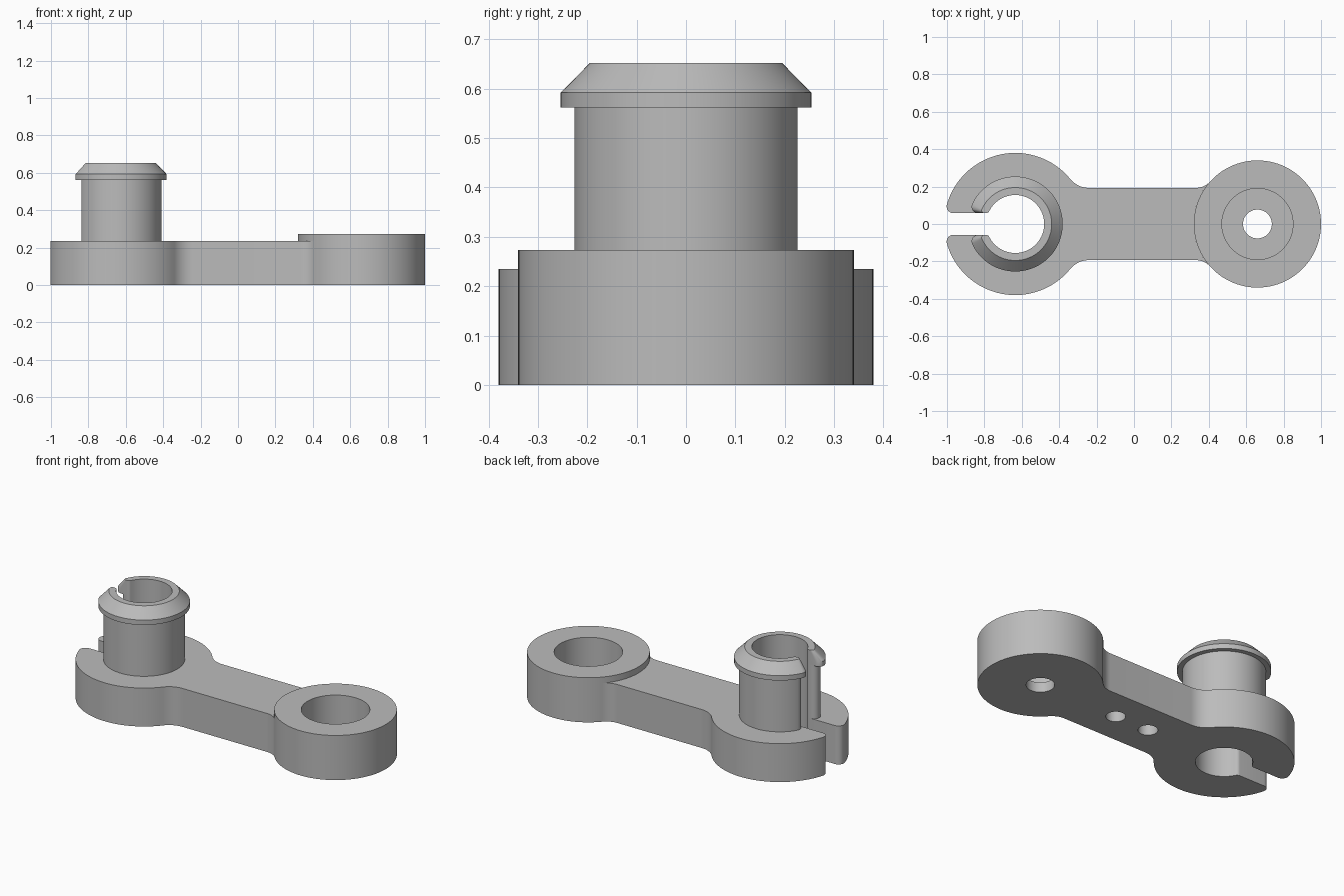
import bpy, bmesh
from math import pi, sin, cos, asin, sqrt, radians

if "Cube" in bpy.data.objects:
    bpy.data.objects.remove(bpy.data.objects["Cube"], do_unlink=True)

gray = bpy.data.materials.new("plain_gray")
gray.use_nodes = True
COLOR = (0.5, 0.5, 0.5, 1)
gray.diffuse_color = COLOR
gray.node_tree.nodes["Principled BSDF"].inputs["Base Color"].default_value = COLOR

# Main dimensions
CLIP_X, BORE, SLOT = -0.635, 0.155, 0.058
RING_X, RING_R = 0.66, 0.34
BASE_R, BASE_H, ARM_Y = 0.38, 0.235, 0.193


def arc(cx, cy, r, a0, a1, n):
    return [(cx + r * cos(a0 + (a1 - a0) * i / n),
             cy + r * sin(a0 + (a1 - a0) * i / n)) for i in range(n + 1)]


def slotted_half(R, f_out, f_in, end=0.0):
    """Upper half of a split ring: bore, rounded slot tip, outer arc."""
    yi, yo = SLOT + f_in, SLOT + f_out
    di, do = BORE + f_in, R - f_out
    bi, bo = asin(yi / di), asin(yo / do)
    pts = arc(CLIP_X, 0, BORE, 0, pi - bi, 36)
    pts += arc(CLIP_X - sqrt(di**2 - yi**2), yi, f_in, -bi, -pi / 2, 8)[1:]
    pts += arc(CLIP_X - sqrt(do**2 - yo**2), yo, f_out, 1.5 * pi, pi - bo, 10)
    return pts + arc(CLIP_X, 0, R, pi - bo, end, 48)[1:]


def mirrored(half):
    return half + [(x, -y) for x, y in reversed(half[1:-1])]


def loft(name, layers, closed=False):
    """Skin a stack of (outline, z) layers; cap it or close it on itself."""
    bm = bmesh.new()
    rows = [[bm.verts.new((x, y, z)) for x, y in pts] for pts, z in layers]
    pairs = list(zip(rows, rows[1:]))
    if closed:
        pairs.append((rows[-1], rows[0]))
    else:
        bm.faces.new(rows[0])
        bm.faces.new(rows[-1])
    for a, b in pairs:
        for i in range(len(a)):
            j = (i + 1) % len(a)
            bm.faces.new((a[i], a[j], b[j], b[i]))
    bmesh.ops.recalc_face_normals(bm, faces=bm.faces)
    mesh = bpy.data.meshes.new(name)
    bm.to_mesh(mesh)
    bm.free()
    obj = bpy.data.objects.new(name, mesh)
    bpy.context.collection.objects.link(obj)
    mesh.materials.append(gray)
    return obj


def activate(obj):
    bpy.ops.object.select_all(action='DESELECT')
    obj.select_set(True)
    bpy.context.view_layer.objects.active = obj


def circle(x, r, n):
    return arc(x, 0, r, 0, 2 * pi, n)[:-1]


# Arm with split base and filleted necks, ending against the socket ring
r1, r2 = 0.13, 0.104
e1 = asin((ARM_Y + r1) / (BASE_R + r1))
e2 = asin((ARM_Y + r2) / (RING_R + r2))
half = slotted_half(BASE_R, 0.036, 0.025, e1)
half += arc(CLIP_X + (BASE_R + r1) * cos(e1), ARM_Y + r1, r1, pi + e1, 1.5 * pi, 12)[1:]
half += arc(RING_X - (RING_R + r2) * cos(e2), ARM_Y + r2, r2, 1.5 * pi, 2 * pi - e2, 12)
half += arc(RING_X, 0, RING_R, pi - e2, pi, 16)[1:]
outline = mirrored(half)
arm = loft("arm_and_split_base", [(outline, 0), (outline, BASE_H)])

# Two blind pilot holes under the arm
for x in (-0.098, 0.129):
    cutter = loft("pilot_hole_cutter", [(circle(x, 0.054, 40), -0.1),
                                        (circle(x, 0.054, 40), 0.12)])
    cutter.hide_render = True
    activate(arm)
    mod = arm.modifiers.new("pilot_hole", 'BOOLEAN')
    mod.operation, mod.solver, mod.object = 'DIFFERENCE', 'EXACT', cutter
    bpy.ops.object.modifier_apply(modifier=mod.name)
    bpy.data.objects.remove(cutter, do_unlink=True)

# Socket ring with a deep counterbore and a small through hole
profile = [(0.077, 0), (RING_R, 0), (RING_R, 0.273),
           (0.19, 0.273), (0.19, 0.06), (0.077, 0.06)]
ring = loft("socket_ring", [(circle(RING_X, r, 96), z) for r, z in profile], closed=True)

# Split snap clip: shaft, lip and chamfered top
steps = [(0.226, 0.035, BASE_H), (0.226, 0.035, 0.562), (0.254, 0.035, 0.562),
         (0.254, 0.035, 0.592), (0.195, 0.015, 0.652)]
clip = loft("snap_clip", [(mirrored(slotted_half(R, f, 0.02)), z) for R, f, z in steps])

for obj in (arm, ring, clip):
    activate(obj)
    bpy.ops.object.shade_smooth_by_angle(angle=radians(30))
